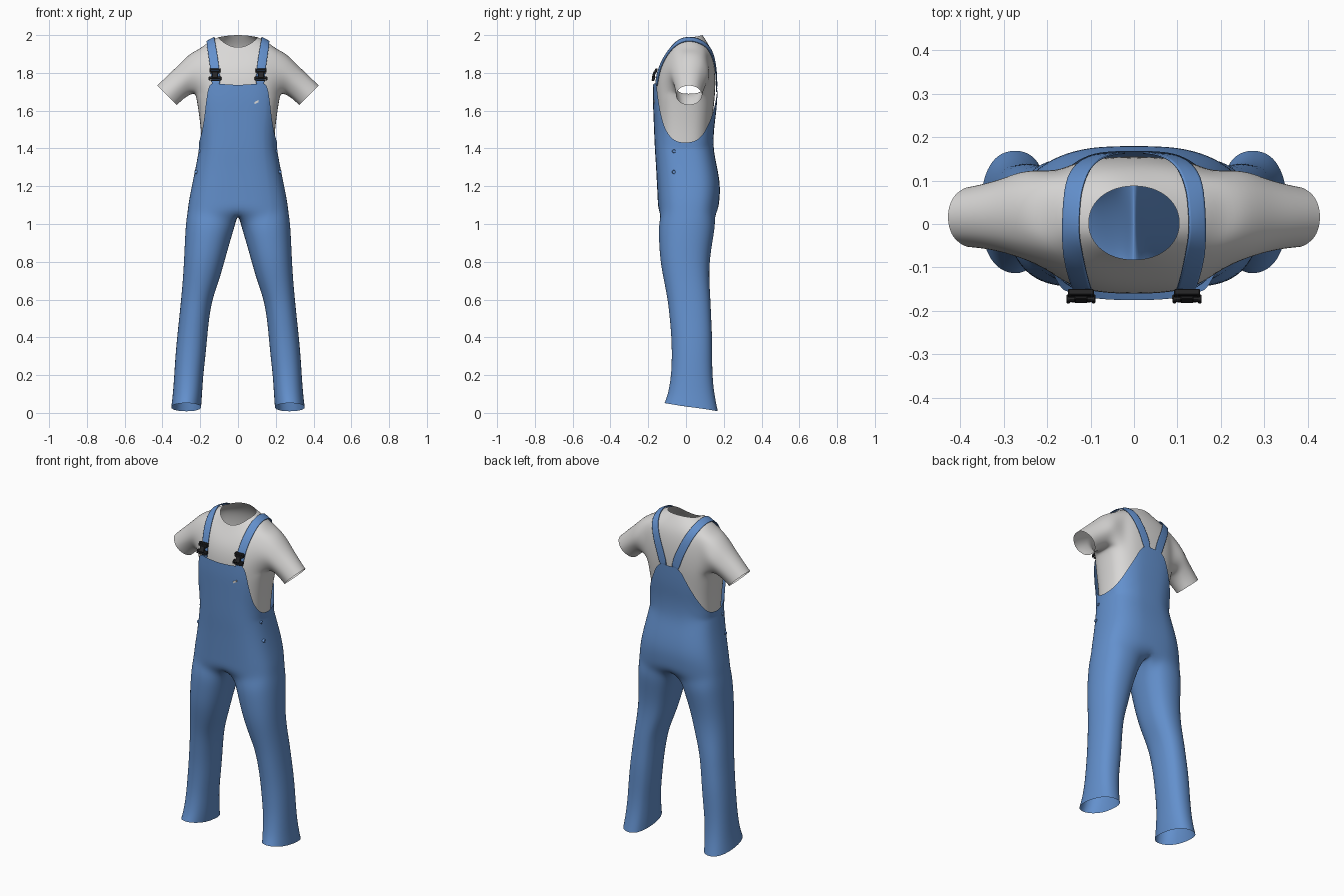
import bpy, bmesh
from math import sin, cos, radians, pi, sqrt
from mathutils import Vector

cube = bpy.data.objects.get("Cube")
if cube:
    bpy.data.objects.remove(cube)


def material(name, rgb):
    m = bpy.data.materials.new(name)
    m.use_nodes = True
    m.diffuse_color = (*rgb, 1)
    bsdf = m.node_tree.nodes["Principled BSDF"]
    bsdf.inputs["Base Color"].default_value = (*rgb, 1)
    bsdf.inputs["Roughness"].default_value = 0.8
    return m


DENIM = material("denim blue", (0.125, 0.28, 0.61))
COTTON = material("off white cotton", (0.70, 0.69, 0.68))
PLASTIC = material("black plastic", (0.02, 0.02, 0.022))


def finish(bm, name, mat, smooth=True):
    bmesh.ops.recalc_face_normals(bm, faces=bm.faces)
    me = bpy.data.meshes.new(name)
    bm.to_mesh(me)
    bm.free()
    me.materials.append(mat)
    for p in me.polygons:
        p.use_smooth = smooth
    ob = bpy.data.objects.new(name, me)
    bpy.context.collection.objects.link(ob)
    return ob


def modify(ob, kind, **settings):
    mod = ob.modifiers.new(kind.title(), kind)
    for key, value in settings.items():
        setattr(mod, key, value)


def mirror(ob):
    modify(ob, "MIRROR", use_clip=True, merge_threshold=0.002)


def lerp_table(table, z):
    """Interpolate rows (z, values...) listed from low to high z."""
    if z <= table[0][0]:
        return table[0][1:]
    for lo, hi in zip(table, table[1:]):
        if z <= hi[0]:
            t = (z - lo[0]) / (hi[0] - lo[0])
            return [p + (q - p) * t for p, q in zip(lo[1:], hi[1:])]
    return table[-1][1:]


def power(v, n):
    return abs(v) ** (2 / n) * (1 if v >= 0 else -1)


def section(deg, x_in, x_out, front, back, n):
    """Point on a rounded box outline; -90 is the front and 90 the back."""
    a = radians(deg)
    mid_x, mid_y = (x_in + x_out) / 2, (front + back) / 2
    return (mid_x + (x_out - x_in) / 2 * power(cos(a), n),
            mid_y + (back - front) / 2 * power(sin(a), n))


def skin(bm, rows, closed=False):
    for lo, hi in zip(rows, rows[1:]):
        count = len(lo) if closed else min(len(lo), len(hi)) - 1
        for i in range(count):
            j = (i + 1) % len(lo)
            bm.faces.new((lo[i], lo[j], hi[j], hi[i]))


# Dungarees: half body, one leg below, scalloped top edge above
BODY = [(1.05, .270, -.147, .168), (1.12, .262, -.150, .177), (1.2, .246, -.154, .183),
        (1.3, .225, -.159, .166), (1.4, .207, -.166, .143), (1.5, .209, -.170, .148),
        (1.6, .227, -.174, .162), (1.7, .237, -.178, .169), (1.76, .237, -.174, .169)]
LEG = [(.03, .195, .355, -.114, .172), (.1, .190, .346, -.095, .152), (.2, .184, .339, -.078, .142),
       (.3, .172, .333, -.075, .141), (.4, .163, .324, -.077, .141), (.5, .153, .313, -.086, .136),
       (.6, .137, .303, -.097, .132), (.7, .100, .294, -.117, .126), (.8, .072, .288, -.136, .127),
       (.9, .044, .284, -.143, .142), (1.0, .014, .279, -.146, .160)]
TOP_EDGE = [(-90, 1.735), (-78, 1.74), (-67, 1.745), (-58, 1.745), (-53, 1.69), (-42, 1.56),
            (-28, 1.485), (-13, 1.44), (0, 1.428), (14, 1.435), (28, 1.46), (42, 1.505),
            (57, 1.57), (70, 1.645), (79, 1.72), (90, 1.715)]
INNER = [162, 174, 186, 198]

bm = bmesh.new()
rows = []
for z, *dims in LEG:
    ring = []
    for deg in [a * 5 / 3 for a, _ in TOP_EDGE] + INNER:
        x, y = section(deg, *dims, 2.3)
        tilt = -.022 * sin(radians(deg)) if z < .05 else 0
        ring.append(bm.verts.new((x, y, z + tilt)))
    rows.append(ring)


def body_row(heights):
    row = []
    for (deg, _), z in zip(TOP_EDGE, heights):
        w, f, b = lerp_table(BODY, z)
        x, y = section(deg, -w, w, f, b, 2.8)
        row.append(bm.verts.new((max(x, 0) if abs(deg) < 90 else 0, y, z)))
    return row


crotch = body_row([1.06] * len(TOP_EDGE))
f, b = crotch[0].co.y, crotch[-1].co.y
gusset = [bm.verts.new((0, b + (f - b) * k / 5, 1.055)) for k in range(1, 5)]
skin(bm, rows + [crotch + gusset], closed=True)
upper = [crotch] + [body_row([z] * len(TOP_EDGE)) for z in (1.12, 1.2, 1.3, 1.38)]
for k in range(1, 6):
    upper.append(body_row([1.38 + (top - 1.38) * k / 5 for _, top in TOP_EDGE]))
skin(bm, upper)
dungarees = finish(bm, "dungarees", DENIM)
mirror(dungarees)
modify(dungarees, "SUBSURF", levels=2, render_levels=2)

# Shirt: half torso rising to the neckline (front z, side z, back z, width, front, back)
TORSO = [(1.36, 1.36, 1.36, .190, -.150, .125), (1.5, 1.5, 1.5, .196, -.156, .134),
         (1.62, 1.62, 1.62, .214, -.160, .148), (1.7, 1.69, 1.7, .225, -.163, .156),
         (1.77, 1.77, 1.77, .231, -.158, .157), (1.83, 1.85, 1.85, .228, -.142, .152),
         (1.88, 1.925, 1.915, .205, -.115, .138), (1.91, 1.968, 1.96, .155, -.097, .115),
         (1.935, 1.988, 2.0, .105, -.083, .088)]
ANGLES = range(-90, 91, 15)
bm = bmesh.new()
grid = []
for zf, zs, zb, w, f, b in TORSO:
    row = []
    for deg in ANGLES:
        x, y = section(deg, -w, w, f, b, 2.1 if w < .16 else 2.7)
        s = sin(radians(deg))
        z = zs + ((zb if s > 0 else zf) - zs) * s * s
        row.append(bm.verts.new((x if abs(deg) < 90 else 0, y, z)))
    grid.append(row)

# Armhole spans these rows and columns
R0, R1, C0, C1 = 3, 6, 3, 9
for r in range(len(grid) - 1):
    for c in range(len(ANGLES) - 1):
        if not (R0 <= r < R1 and C0 <= c < C1):
            bm.faces.new((grid[r][c], grid[r][c + 1], grid[r + 1][c + 1], grid[r + 1][c]))
loop = ([(R0, c) for c in range(C0, C1)] + [(r, C1) for r in range(R0, R1)]
        + [(R1, c) for c in range(C1, C0, -1)] + [(r, C0) for r in range(R1, R0, -1)])

# Sleeve rings: top point and bottom point in x/z, centre y, half depth
SLEEVE = [((.255, 1.905), (.240, 1.690), .022, .108), ((.318, 1.838), (.272, 1.675), .020, .090),
          ((.375, 1.785), (.300, 1.652), .018, .078), ((.428, 1.733), (.323, 1.630), .016, .072)]
tube = [[grid[r][c] for r, c in loop]]
for (tx, tz), (bx, bz), cy, depth in SLEEVE:
    ring = []
    for r, c in loop:
        u = 2 * (c - C0) / (C1 - C0) - 1
        v = 2 * (r - R0) / (R1 - R0) - 1
        du, dv = u * sqrt(1 - v * v / 2), v * sqrt(1 - u * u / 2)
        ring.append(bm.verts.new(((tx + bx) / 2 + (tx - bx) / 2 * dv, cy + depth * du,
                                  (tz + bz) / 2 + (tz - bz) / 2 * dv)))
    tube.append(ring)
skin(bm, tube, closed=True)
shirt = finish(bm, "shirt", COTTON)
mirror(shirt)
modify(shirt, "SUBSURF", levels=2, render_levels=2)

# Shoulder straps, laid onto the shirt
PATH = [Vector(p) for p in (
    (.118, -.165, 1.73), (.122, -.155, 1.80), (.132, -.125, 1.88), (.143, -.08, 1.945),
    (.148, -.03, 1.975), (.148, .03, 1.985), (.140, .085, 1.965), (.120, .125, 1.92),
    (.090, .15, 1.85), (.060, .16, 1.78), (.036, .165, 1.70))]
bm = bmesh.new()
rows = []
for i, p in enumerate(PATH):
    along = PATH[min(i + 1, len(PATH) - 1)] - PATH[max(i - 1, 0)]
    side = along.cross(p - Vector((p.x, .02, 1.78))).normalized() * .025
    rows.append([bm.verts.new(p + side * k) for k in (-1, 0, 1)])
skin(bm, rows)
strap = finish(bm, "shoulder_straps", DENIM)
modify(strap, "SUBSURF", levels=2, render_levels=2)
modify(strap, "SHRINKWRAP", target=shirt, offset=.009, wrap_mode="ABOVE_SURFACE")
modify(strap, "SOLIDIFY", thickness=.004, offset=0)
mirror(strap)


# Buckles: stacked bars and clasp, tilted to the chest
def box(bm, centre, size):
    made = bmesh.ops.create_cube(bm, size=1)["verts"]
    for v in made:
        v.co = Vector(centre) + Vector(c * s for c, s in zip(v.co, size))


bm = bmesh.new()
box(bm, (0, 0, .028), (.058, .014, .010))
box(bm, (0, 0, .014), (.048, .012, .012))
box(bm, (0, -.004, 0), (.030, .014, .034))
box(bm, (0, 0, -.016), (.066, .014, .012))
box(bm, (0, 0, -.030), (.046, .010, .008))
for s in (-1, 1):
    box(bm, (s * .026, 0, .022), (.008, .014, .022))
    box(bm, (s * .029, 0, -.020), (.009, .016, .020))
bmesh.ops.bevel(bm, geom=bm.edges[:], offset=.002, segments=1, affect="EDGES")
for v in bm.verts:
    v.co = Vector((.122 + v.co.x, -.166 + v.co.y + v.co.z * .3, 1.79 + v.co.z))
mirror(finish(bm, "buckles", PLASTIC, smooth=False))

# Hip buttons
bm = bmesh.new()
for x, z in ((.203, 1.385), (.222, 1.275)):
    made = bmesh.ops.create_cone(bm, cap_ends=True, segments=12, radius1=.011,
                                 radius2=.008, depth=.014)["verts"]
    for v in made:
        v.co = Vector((x + v.co.z, -.064 + v.co.x, z + v.co.y))
mirror(finish(bm, "hip_buttons", DENIM, smooth=False))

# Small plain tab on the bib
bm = bmesh.new()
box(bm, (.098, -.168, 1.645), (.022, .008, .012))
for v in bm.verts:
    v.co.z += (v.co.x - .098) * .5
finish(bm, "bib_tab", COTTON, smooth=False)
